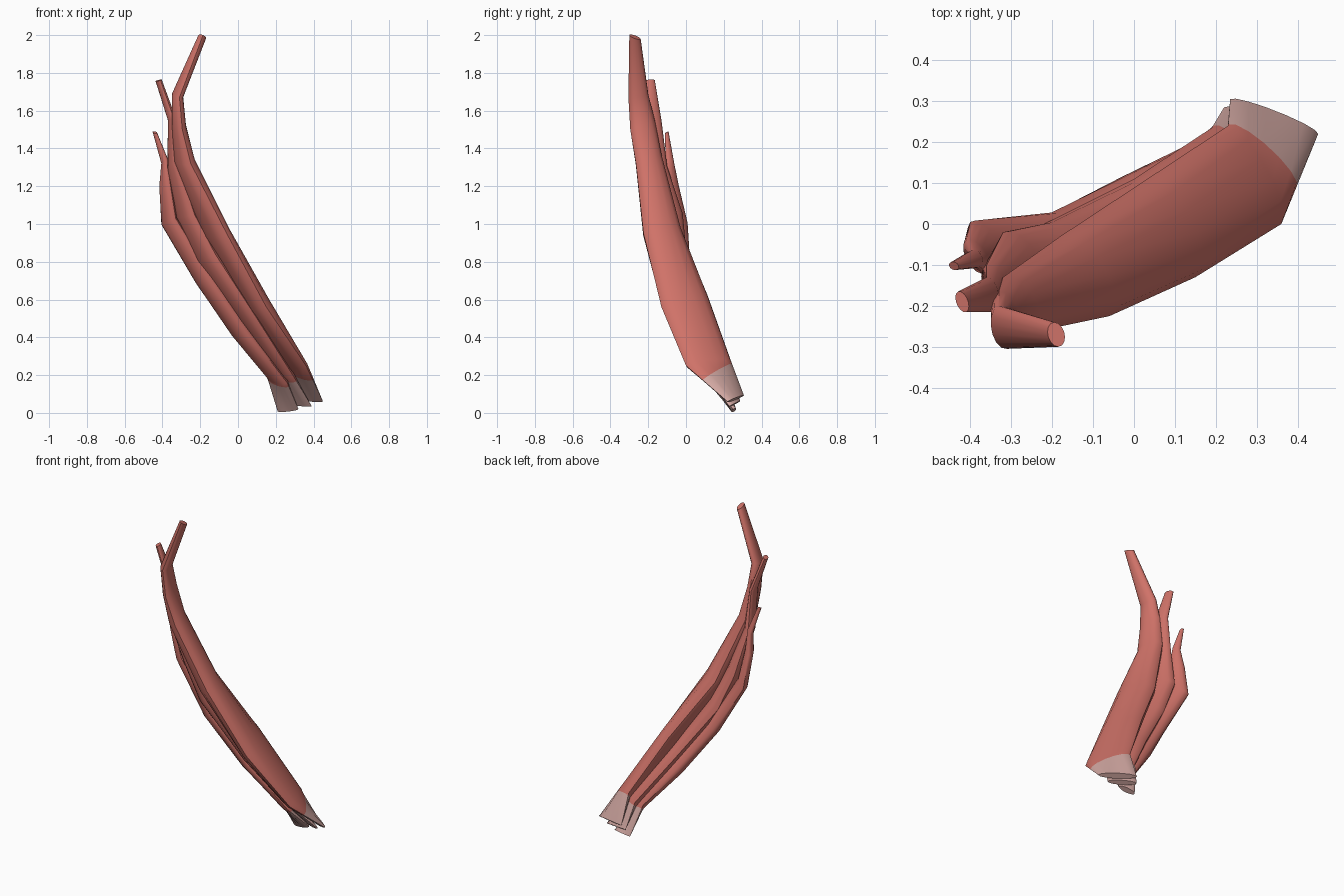
import bpy, bmesh, math
from mathutils import Vector

if "Cube" in bpy.data.objects:
    bpy.data.objects.remove(bpy.data.objects["Cube"])

def material(name, rgb):
    m = bpy.data.materials.new(name)
    m.diffuse_color = (*rgb, 1)
    m.use_nodes = True
    m.node_tree.nodes["Principled BSDF"].inputs["Base Color"].default_value = m.diffuse_color
    return m

MUSCLE = material("muscle red", (0.63, 0.17, 0.14))
TENDON = material("tendon pink grey", (0.66, 0.40, 0.37))
SIDES = 14

def strand(name, stations, cut_front, cut_back):
    """Loft flattened oval rings between a front edge and a back edge; the last bit is tendon."""
    st = [(Vector(p), Vector(q), t) for p, q, t in stations]
    # extra ring at the muscle / tendon border
    (p0, q0, t0), (p1, q1, t1) = st[-2:]
    st.insert(-1, (p0.lerp(p1, cut_front), q0.lerp(q1, cut_back), t0 + (t1 - t0) * 0.3))
    mids = [(p + q) / 2 for p, q, _ in st]
    bm = bmesh.new()
    rings = []
    for i, (p, q, t) in enumerate(st):
        tangent = mids[min(i + 1, len(st) - 1)] - mids[max(i - 1, 0)]
        half = (p - q) / 2
        normal = tangent.cross(half).normalized()
        ring = []
        for k in range(SIDES):
            a = 2 * math.pi * k / SIDES
            v = mids[i] + half * math.cos(a) + normal * (t / 2) * math.sin(a)
            v.z = max(v.z, 0)
            ring.append(bm.verts.new(v))
        rings.append(ring)
    for i in range(len(rings) - 1):
        a, b = rings[i], rings[i + 1]
        for k in range(SIDES):
            n = (k + 1) % SIDES
            f = bm.faces.new((a[k], a[n], b[n], b[k]))
            f.material_index = 1 if i == len(rings) - 2 else 0
    bm.faces.new(rings[0])
    bm.faces.new(rings[-1]).material_index = 1
    bmesh.ops.recalc_face_normals(bm, faces=bm.faces)
    me = bpy.data.meshes.new(name)
    bm.to_mesh(me)
    bm.free()
    me.materials.append(MUSCLE)
    me.materials.append(TENDON)
    ob = bpy.data.objects.new(name, me)
    bpy.context.collection.objects.link(ob)
    bpy.ops.object.select_all(action='DESELECT')
    bpy.context.view_layer.objects.active = ob
    ob.select_set(True)
    bpy.ops.object.shade_smooth_by_angle(angle=math.radians(40))

# large front strand
strand("front_muscle_strand", [
    ((-.185, -.30, 2.0), (-.195, -.24, 1.98), .045),
    ((-.31, -.305, 1.67), (-.33, -.20, 1.69), .06),
    ((-.295, -.295, 1.50), (-.33, -.165, 1.55), .07),
    ((-.25, -.265, 1.32), (-.32, -.13, 1.36), .10),
    ((-.06, -.225, .95), (-.18, -.03, .97), .12),
    ((.15, -.13, .56), (.04, .115, .62), .12),
    ((.36, .0, .25), (.23, .24, .27), .08),
    ((.45, .22, .06), (.235, .305, .09), .035)], .4, .06)

# middle strand
strand("middle_muscle_strand", [
    ((-.41, -.215, 1.76), (-.43, -.165, 1.76), .03),
    ((-.34, -.215, 1.56), (-.36, -.13, 1.55), .04),
    ((-.32, -.20, 1.33), (-.36, -.10, 1.30), .06),
    ((-.23, -.15, 1.05), (-.32, -.02, 1.05), .08),
    ((-.12, -.14, .84), (-.22, .0, .82), .09),
    ((.10, -.05, .50), (.0, .11, .50), .08),
    ((.29, .10, .20), (.19, .235, .22), .07),
    ((.39, .23, .035), (.22, .285, .06), .03)], .2, .1)

# small rear strand
strand("rear_muscle_strand", [
    ((-.43, -.11, 1.48), (-.45, -.095, 1.49), .02),
    ((-.375, -.105, 1.34), (-.40, -.065, 1.32), .035),
    ((-.36, -.12, 1.22), (-.41, -.04, 1.20), .05),
    ((-.33, -.09, 1.03), (-.40, .005, 1.0), .06),
    ((-.14, -.06, .72), (-.215, .02, .69), .08),
    ((.06, .02, .42), (-.03, .115, .43), .08),
    ((.26, .12, .16), (.155, .205, .20), .06),
    ((.32, .25, .02), (.21, .255, .008), .03)], .15, .1)
